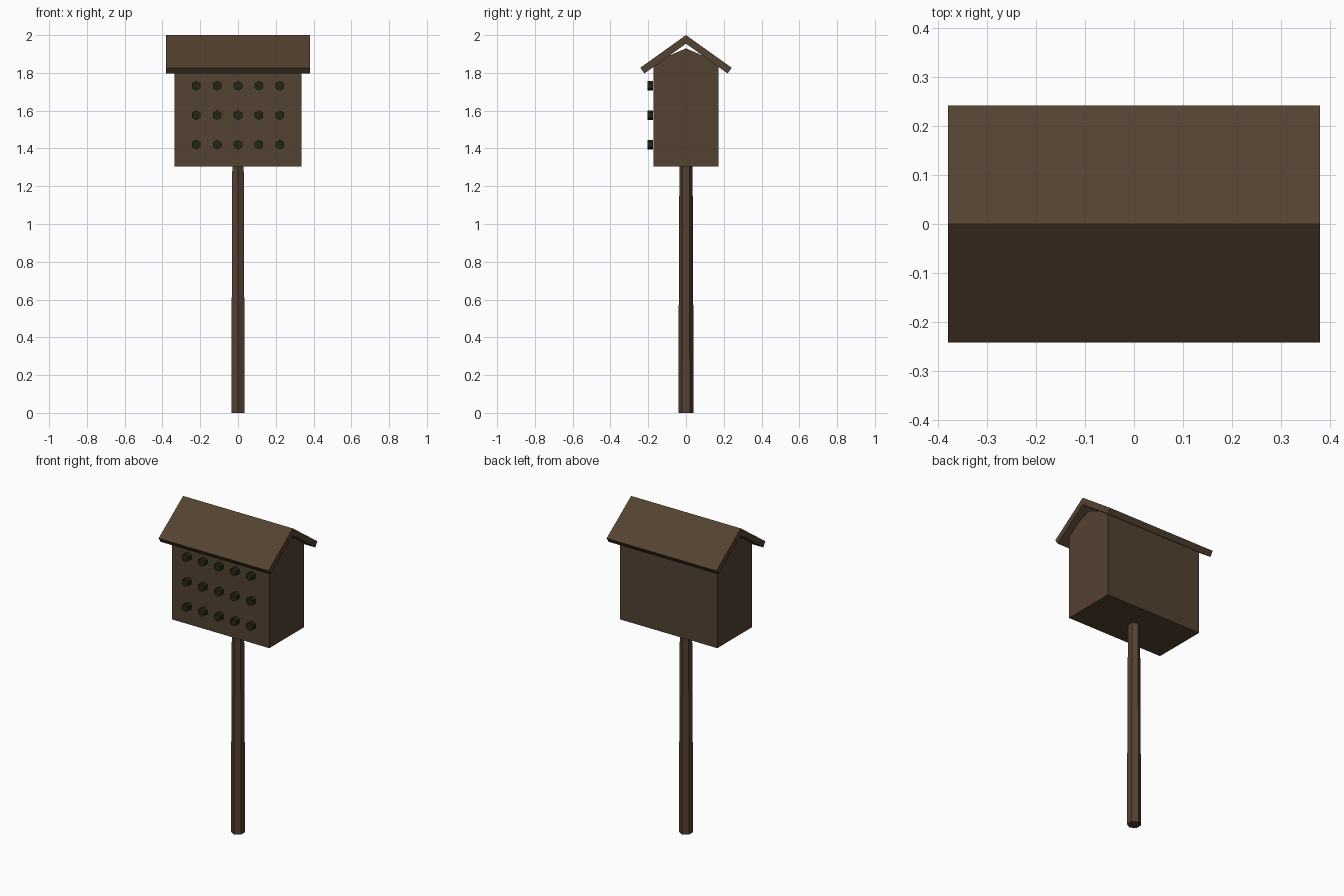
import bpy, math
from mathutils import Matrix

cube = bpy.data.objects.get("Cube")
if cube:
    bpy.data.objects.remove(cube, do_unlink=True)


def material(name, rgb):
    m = bpy.data.materials.new(name)
    m.use_nodes = True
    m.diffuse_color = (*rgb, 1)
    m.node_tree.nodes["Principled BSDF"].inputs["Base Color"].default_value = (*rgb, 1)
    return m


wood = material("brown wood", (0.088, 0.054, 0.031))
dark = material("dark green", (0.016, 0.02, 0.006))


def prism(name, profile, half, mat):
    """Extrude a (y, z) profile along x, symmetric about x = 0."""
    n = len(profile)
    verts = [(x, y, z) for x in (-half, half) for y, z in profile]
    faces = [tuple(reversed(range(n))), tuple(range(n, 2 * n))]
    faces += [(i, (i + 1) % n, n + (i + 1) % n, n + i) for i in range(n)]
    mesh = bpy.data.meshes.new(name)
    mesh.from_pydata(verts, [], faces)
    mesh.materials.append(mat)
    ob = bpy.data.objects.new(name, mesh)
    bpy.context.collection.objects.link(ob)
    return ob


# House body with a low gable under the roof
prism("house_body", [(-0.172, 1.305), (0.172, 1.305), (0.172, 1.855),
                     (0, 1.93), (-0.172, 1.855)], 0.337, wood)

# Roof: two sloping boards meeting at the ridge
eave_y, ridge, eave_z, thick = 0.242, 2.0, 1.827, 0.037
slope = math.atan2(ridge - eave_z, eave_y)
inner = ridge - thick / math.cos(slope)
low_y, low_z = eave_y - thick * math.sin(slope), eave_z - thick * math.cos(slope)
prism("roof", [(-eave_y, eave_z), (-low_y, low_z), (0, inner),
               (low_y, low_z), (eave_y, eave_z), (0, ridge)], 0.38, wood)

# Tapered hexagonal pole
bpy.ops.mesh.primitive_cone_add(vertices=6, radius1=0.041, radius2=0.035,
                                depth=1.31, location=(0, 0, 0.655))
pole = bpy.context.object
pole.name = "pole"
pole.data.materials.append(wood)

# Grid of hexagonal nesting tubes on the front
for row in range(3):
    for col in range(5):
        bpy.ops.mesh.primitive_cylinder_add(
            vertices=6, radius=0.026, depth=0.03,
            location=((col - 2) * 0.111, -0.19, 1.42 + row * 0.156))
        tube = bpy.context.object
        tube.name = f"tube_{row + 1}_{col + 1}"
        tube.data.transform(Matrix.Rotation(math.pi / 2, 4, 'X'))
        tube.data.materials.append(dark)
